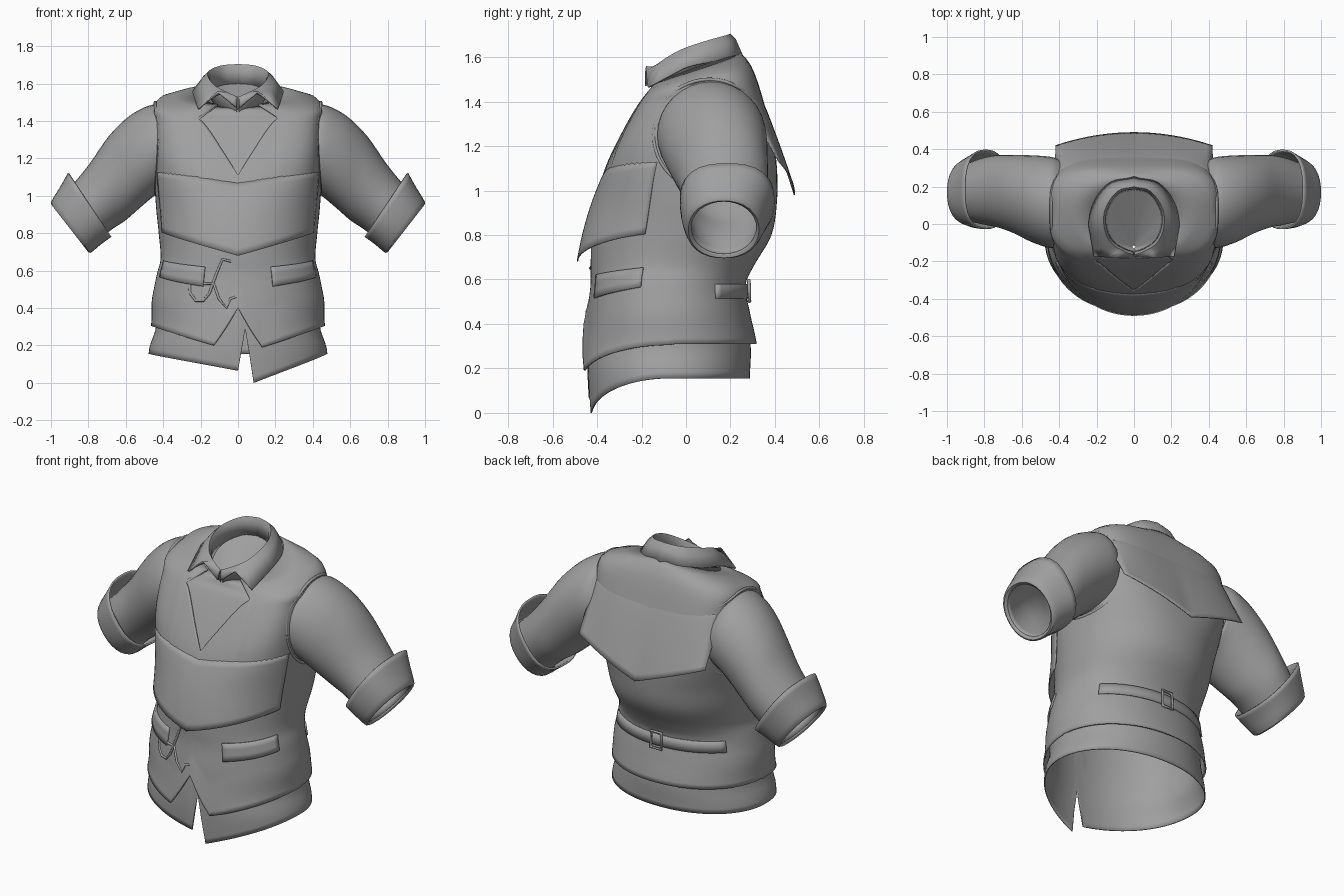
import bpy, bmesh, math

if "Cube" in bpy.data.objects:
    bpy.data.objects.remove(bpy.data.objects["Cube"])

grey = bpy.data.materials.new("cloth grey")
grey.diffuse_color = (0.35, 0.35, 0.35, 1)
grey.use_nodes = True
grey.node_tree.nodes["Principled BSDF"].inputs["Base Color"].default_value = grey.diffuse_color

# torso sections: height, half width, front y, back y, squareness, tilt
BODY = [(0.0, .48, -.43, .28, 2.1, 0), (.18, .472, -.44, .285, 2.1, 0),
        (.3, .435, -.437, .288, 2.1, 0), (.45, .437, -.425, .265, 2.1, 0),
        (.58, .415, -.41, .25, 2.1, 0), (.66, .395, -.41, .285, 2.1, 0),
        (.8, .405, -.405, .365, 2.1, 0), (.95, .42, -.385, .39, 2.2, 0),
        (1.1, .425, -.345, .39, 2.8, 0), (1.25, .425, -.275, .37, 3.7, 0),
        (1.4, .425, -.19, .33, 3.9, 0), (1.485, .425, -.16, .285, 3.3, .2),
        (1.525, .34, -.152, .255, 2.3, .28), (1.555, .2, -.145, .225, 2, .36)]
TOP = 1.555


def spline(rows, k):
    """Smooth interpolation of table rows keyed by their first column."""
    k = min(max(k, rows[0][0]), rows[-1][0])
    i = max(j for j in range(len(rows) - 1) if rows[j][0] <= k)
    a, b = rows[i], rows[i + 1]
    p, q = rows[max(i - 1, 0)], rows[min(i + 2, len(rows) - 1)]
    h = b[0] - a[0]
    t = (k - a[0]) / h
    out = []
    for c in range(1, len(a)):
        m0 = (b[c] - p[c]) / (b[0] - p[0]) * h
        m1 = (q[c] - a[c]) / (q[0] - a[0]) * h
        out.append((2*t**3 - 3*t*t + 1) * a[c] + (t**3 - 2*t*t + t) * m0
                   + (3*t*t - 2*t**3) * b[c] + (t**3 - t*t) * m1)
    return out


def linear(keys, x):
    """Straight-line interpolation through (x, value) keys."""
    if x <= keys[0][0]:
        return keys[0][1]
    for (a, va), (b, vb) in zip(keys, keys[1:]):
        if x <= b:
            return va + (vb - va) * (x - a) / (b - a)
    return keys[-1][1]


def skin(th, v, off=0):
    """Point on the torso; th = 0 is front centre."""
    hx, yf, yb, n, tilt = spline(BODY, v)
    s, c = math.sin(th), math.cos(th)
    r = (abs(s)**n + abs(c)**n) ** (-1 / n)
    y = (yf + yb) / 2 - ((yb - yf) / 2 + off) * r * c
    z = v + tilt * (y - .1) + off * min(1, max(0, (v - 1.4) / .1))
    return ((hx + off) * r * s, y, z)


def skin_x(y, z, off):
    """Half width of the torso at a given depth and height."""
    hx, yf, yb, n, _ = spline(BODY, z)
    d = min(1, abs((y - (yf + yb) / 2) / ((yb - yf) / 2)))
    return hx * (1 - d**n) ** (1 / n) + off


def grid(name, rows, closed=False, thick=.012, angle=40):
    """Cloth sheet through rows of points."""
    bm = bmesh.new()
    vs = [[bm.verts.new(p) for p in row] for row in rows]
    m = len(rows[0])
    for a, b in zip(vs, vs[1:]):
        for j in range(m if closed else m - 1):
            k = (j + 1) % m
            bm.faces.new((a[j], a[k], b[k], b[j]))
    bmesh.ops.recalc_face_normals(bm, faces=bm.faces)
    me = bpy.data.meshes.new(name)
    bm.to_mesh(me)
    bm.free()
    ob = bpy.data.objects.new(name, me)
    bpy.context.collection.objects.link(ob)
    me.materials.append(grey)
    bpy.context.view_layer.objects.active = ob
    ob.select_set(True)
    bpy.ops.object.shade_smooth_by_angle(angle=math.radians(angle))
    ob.select_set(False)
    if thick:
        mod = ob.modifiers.new("thickness", 'SOLIDIFY')
        mod.thickness, mod.offset = thick, 0
    return ob


def wrap(name, ths, lo, hi, off, n, closed=False, thick=.012):
    """Sheet that follows the torso between two height rules."""
    rows = []
    for i in range(n + 1):
        t = i / n
        rows.append([skin(th, lo(th) + (hi(th) - lo(th)) * t, off(th, t)) for th in ths])
    return grid(name, rows, closed, thick)


def tube(name, pts, r, cyclic=False):
    cu = bpy.data.curves.new(name, 'CURVE')
    cu.dimensions = '3D'
    cu.bevel_depth, cu.bevel_resolution = r, 2
    sp = cu.splines.new('POLY')
    sp.points.add(len(pts) - 1)
    for p, q in zip(sp.points, pts):
        p.co = (*q, 1)
    sp.use_cyclic_u = cyclic
    ob = bpy.data.objects.new(name, cu)
    bpy.context.collection.objects.link(ob)
    cu.materials.append(grey)


def span(a, b, n):
    return [a + (b - a) * i / n for i in range(n + 1)]


def hem(keys, back):
    return lambda th: linear(keys, .46 * math.sin(th)) if math.cos(th) > 0 else back


around = span(-math.pi, math.pi, 96)[:-1]
around = sorted(around + [math.asin(x / .46) for x in (-.12, .04, .08, .12)])

# shirt body with notched front hem
shirt_hem = hem([(-.46, .155), (0, .065), (.04, .29), (.08, 0), (.46, .155)], .155)
wrap("shirt_body", around, shirt_hem, lambda th: TOP, lambda th, t: 0, 48, True, .006)

# waistcoat with pointed hem and V neck
vest_hem = hem([(-.46, .305), (-.12, .2), (0, .4), (.12, .19), (.46, .305)], .31)


def vest_top(th):
    a = .43 * abs(math.sin(th))
    if math.cos(th) < 0:
        return TOP
    return min(TOP, 1.11 + 1.65 * a + 6 * max(0, a - .2))


wrap("waistcoat", around, vest_hem, vest_top,
     lambda th, t: .015 + .012 * max(0, 1 - t * 6), 48, True, .008)

# loose chest panel, flush along its top
wrap("chest_panel", span(-1.17, 1.17, 40),
     lambda th: .68 + .135 * min(1, abs(math.sin(th))),
     lambda th: 1.07 + .07 * abs(math.sin(th)),
     lambda th, t: .0155 + (1 - t) * (.008 + .055 * math.cos(th)**2), 10, False, .006)

# hanging back yoke, flush along its top
rows = []
for i in range(13):
    t = i / 12
    row = []
    for u in span(-1, 1, 24):
        hx, yf, yb, n, _ = spline(BODY, 1.42)
        top = (yf + yb) / 2 + (yb - yf) / 2 * (1 - abs(u * .41 / .43)**n) ** (1 / n) + .012
        low = .488 - .07 * u * u
        z = 1.42 + (.98 + .15 * abs(u) - 1.42) * t
        row.append((.42 * u, top + (low - top) * t ** .9, z))
    rows.append(row)
grid("back_yoke", rows, False, .006)

# pocket welts
for s, side in ((-1, "left"), (1, "right")):
    wrap(side + "_pocket", [s * a for a in span(.42, 1.22, 12)],
         lambda th: .515 + .055 * (abs(th) - .41) / .87,
         lambda th: .62 + .035 * (abs(th) - .41) / .87,
         lambda th, t: .022, 3, False, .012)

# back strap and buckle
wrap("back_strap", span(math.pi - .93, math.pi + .93, 24), lambda th: .515,
     lambda th: .58, lambda th, t: .022, 2, False, .012)
tube("strap_buckle", [skin(math.pi + a, z, .03) for a, z in
     ((-.075, .5), (.075, .5), (.075, .597), (-.075, .597))], .008, True)

# chain draped on the front
for i, pts in enumerate((
        [(-.26, .54), (-.25, .48), (-.22, .44), (-.18, .44), (-.15, .48),
         (-.12, .58), (-.09, .66), (-.04, .65)],
        [(-.19, .53), (-.13, .53), (-.10, .45), (-.06, .40), (-.04, .45), (-.01, .46)])):
    tube("chain_%d" % (i + 1), [skin(math.asin(x / .45), z, .02) for x, z in pts], .007)

# collar with closed neck lining: key, top edge xyz, outer edge xyz, back to front
COLLAR = [(0, 0, .20, 1.70, 0, .25, 1.61), (1, .09, .175, 1.692, .13, .22, 1.60),
          (2, .155, .08, 1.665, .21, .12, 1.58), (3, .16, -.02, 1.63, .24, -.01, 1.55),
          (4, .125, -.10, 1.585, .212, -.17, 1.465), (5, .06, -.145, 1.55, .107, -.18, 1.555),
          (6, .004, -.165, 1.525, .008, -.18, 1.47)]
rows = [[] for _ in range(7)]
for k in span(-6, 6, 48):
    s = 1 if k >= 0 else -1
    x, y, z, ox, oy, oz = spline(COLLAR, abs(k))
    if abs(k) > 3:      # straight edges to and from the collar point
        ox, oy, oz = [linear([(r[0], r[c]) for r in COLLAR], abs(k)) for c in (4, 5, 6)]
    base = (s * x * .93, .03 + (y - .03) * .93, z - .10)
    for row, f in ((0, .95), (1, .5), (2, 0)):
        rows[row].append(tuple(b + (p - b) * f for b, p in zip(base, (0, -.13, 1.41))))
    rows[3].append((s * x * .95, .03 + (y - .03) * .95, z - .02))
    rows[4].append((s * x, y, z))
    rows[5].append((s * (x + (ox - x) * .35), y + (oy - y) * .4, z + (oz - z) * .25))
    rows[6].append((s * ox, oy, oz))
grid("collar", rows[2:], angle=60, thick=.01)
grid("neck_lining", rows[:3], angle=60, thick=0)


def arm(rows, s, n, p=2.0):
    """Rings from: key, low x, low z, top x, top z, centre y, radius y."""
    out = []
    for k in span(rows[0][0], rows[-1][0], n):
        lx, lz, tx, tz, cy, ry = spline(rows, k)
        q = 2 + (p - 2) * k / rows[-1][0]      # squarer towards the last ring
        ring = []
        for j in range(32):
            c, d = math.cos(math.pi * j / 16), math.sin(math.pi * j / 16)
            r = (abs(c)**q + abs(d)**q) ** (-1 / q)
            w = (1 + r * c) / 2
            ring.append((s * (lx + (tx - lx) * w), cy + ry * r * d, lz + (tz - lz) * w))
        out.append(ring)
    return out


SLEEVE = [(0, .38, 1.04, .39, 1.455, .11, .225), (1, .44, 1.01, .45, 1.485, .115, .24),
          (2, .52, .945, .57, 1.43, .135, .228), (3, .60, .875, .685, 1.32, .16, .205),
          (4, .66, .835, .79, 1.17, .175, .19), (5, .72, .79, .88, 1.06, .175, .175),
          (6, .795, .715, .98, .955, .17, .15)]
CUFF = [(0, .795, .715, .98, .955, .17, .15), (1, .79, .70, .995, .965, .17, .165),
        (2, .735, .745, .95, 1.04, .175, .19), (3, .68, .785, .905, 1.12, .185, .208)]
for s, side in ((-1, "left"), (1, "right")):
    grid(side + "_sleeve", arm(SLEEVE, s, 24), True, .008)
    grid(side + "_cuff", arm(CUFF, s, 9, 2.6), True, .01)
    # rolled armhole edge
    rim = []
    for j in range(48):
        a = 2 * math.pi * j / 48
        y, z = .105 + .25 * math.sin(a), 1.25 + .25 * math.cos(a)
        rim.append((s * max(.33, skin_x(y, min(z, 1.42), .016)), y, z))
    tube(side + "_armhole_edge", rim, .008, True)
